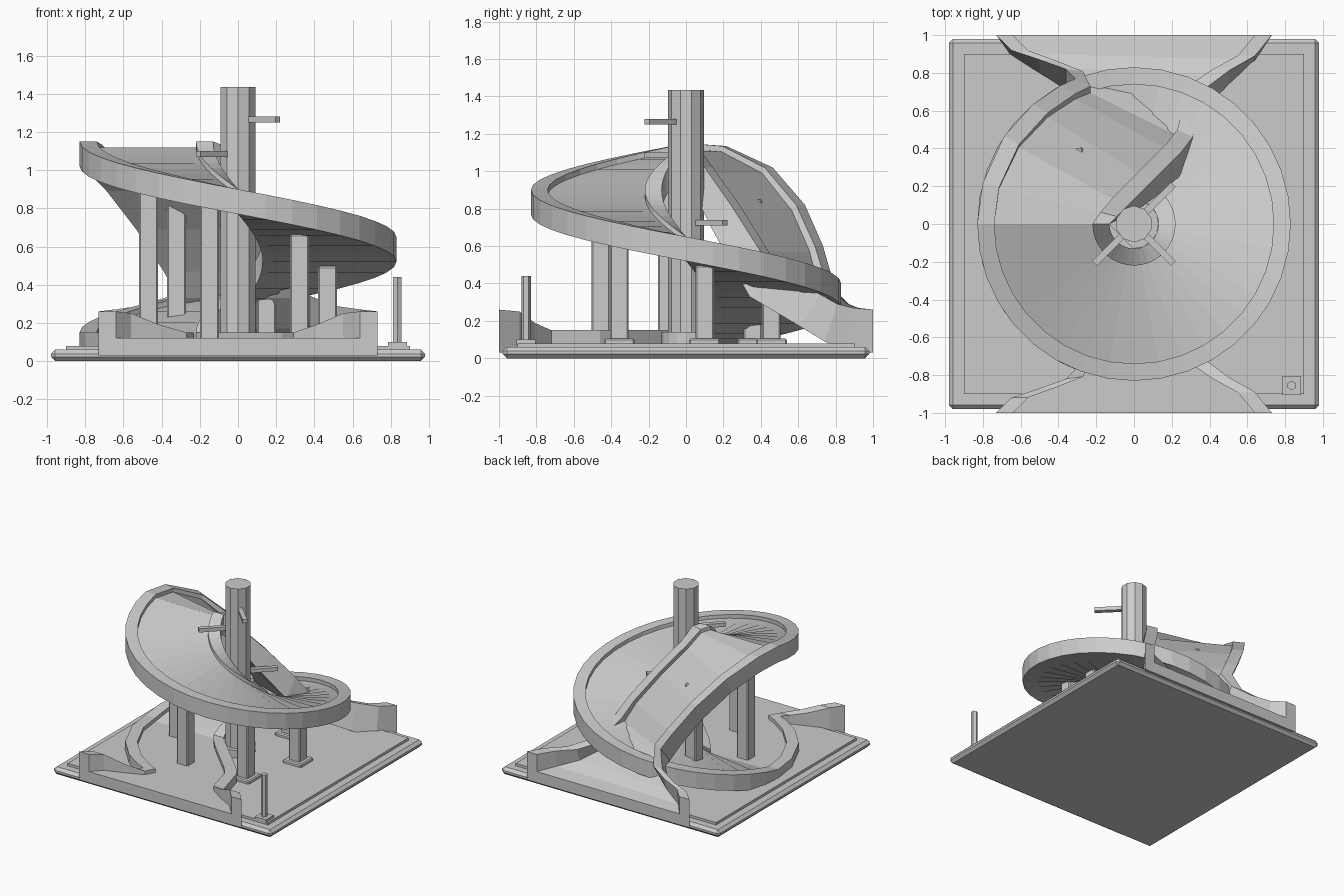
import bpy, bmesh
from math import sin, cos, radians, pi
from mathutils import Vector

cube = bpy.data.objects.get("Cube")
if cube:
    bpy.data.objects.remove(cube, do_unlink=True)

grey = bpy.data.materials.new("light grey")
grey.use_nodes = True
grey.diffuse_color = (0.6, 0.6, 0.6, 1)
grey.node_tree.nodes["Principled BSDF"].inputs["Base Color"].default_value = (0.6, 0.6, 0.6, 1)


def finish(name, bm):
    bmesh.ops.recalc_face_normals(bm, faces=bm.faces[:])
    mesh = bpy.data.meshes.new(name)
    bm.to_mesh(mesh)
    bm.free()
    mesh.materials.append(grey)
    obj = bpy.data.objects.new(name, mesh)
    bpy.context.collection.objects.link(obj)
    return obj


def box(name, x, y, z0, z1, w, d, bevel=0.0, turn=0.0):
    bm = bmesh.new()
    bmesh.ops.create_cube(bm, size=1)
    for v in bm.verts:
        v.co = Vector((v.co.x * w, v.co.y * d, v.co.z * (z1 - z0)))
    if bevel:
        bmesh.ops.bevel(bm, geom=bm.edges[:], offset=bevel, segments=1, affect='EDGES')
    obj = finish(name, bm)
    obj.location = (x, y, (z0 + z1) / 2)
    obj.rotation_euler.z = turn
    return obj


def prism(name, x, y, z0, z1, r, sides):
    bm = bmesh.new()
    bmesh.ops.create_cone(bm, cap_ends=True, segments=sides, radius1=r, radius2=r, depth=z1 - z0)
    obj = finish(name, bm)
    obj.location = (x, y, (z0 + z1) / 2)
    return obj


def channel(name, sections, wall=0.09):
    """Loft a walled trough; a section is outer, inner, rim z, floor z, bottom z, lean."""
    bm = bmesh.new()
    rings = []
    for outer, inner, rim, floor, bottom, lean in sections:
        o, i = Vector(outer), Vector(inner)
        step = (i - o).normalized() * wall
        part = (rim - floor) / (rim - bottom)
        low, mid = Vector((0, -lean)), Vector((0, -lean * part))
        points = [(o + low, bottom), (o, rim), (o + step, rim), (o + step + mid, floor),
                  (i - step + mid, floor), (i - step, rim), (i, rim), (i + low, bottom)]
        rings.append([bm.verts.new((p.x, p.y, z)) for p, z in points])
    for a, b in zip(rings, rings[1:]):
        for k in range(8):
            n = (k + 1) % 8
            bm.faces.new((a[k], a[n], b[n], b[k]))
    bm.faces.new(rings[0])
    bm.faces.new(rings[-1])
    return finish(name, bm)


def polar(r, degrees):
    return r * cos(radians(degrees)), r * sin(radians(degrees))


def rim_height(degrees):
    return 1.15 - (degrees - 180) / 360


# Base with a raised inner plate
box("base_slab", 0, 0, 0, 0.06, 1.96, 1.96, 0.022)
box("base_plate", 0, 0, 0.05, 0.08, 1.8, 1.8)

# One full turn of the spiral ramp
turn = []
for k in range(37):
    a = 180 + k * 10
    h = rim_height(a)
    turn.append((polar(0.83, a), polar(0.13, a), h, h - 0.03, h - 0.13, 0))
channel("spiral_ramp", turn)

# Plan of both flared ends: outer edge, inner edge
plan = [(polar(0.83, a), i) for a, i in (
    (180, (-0.13, 0)), (165, (-0.09, 0.04)), (146, (-0.03, 0.1)),
    (130, (0.11, 0.24)), (118, (0.25, 0.38)), (112, (0.31, 0.46)))]
plan += [((-0.36, 0.82), (0.38, 0.72)), ((-0.5, 0.87), (0.5, 0.81)),
         ((-0.65, 0.92), (0.64, 0.89)), ((-0.73, 1), (0.73, 1))]

# Steep chute from the top of the spiral to the back opening
rims = (1.15, 1.135, 1.02, 0.82, 0.6, 0.47, 0.34, 0.29, 0.27, 0.26)
floors = (0.03, 0.03, 0.03, 0.03, 0.03, 0.04, 0.07, 0.1, 0.13, 0.14)
leans = (0, 0.02, 0.06, 0.1, 0.12, 0.12, 0.11, 0.07, 0.03, 0)
back = []
for (o, i), h, f, lean in zip(plan, rims, floors, leans):
    back.append((o, i, h, h - f, h - f - 0.1 if f > 0.03 else h - 0.13, lean))
back[-1] = (*plan[-1], 0.26, 0.12, 0.03, 0)
channel("back_chute", back)

# Level run from the foot of the spiral to the front opening
front = []
for (o, i), h in zip(plan, (0.15,) * 7 + (0.19, 0.25, 0.26)):
    front.append(((o[0], -o[1]), (i[0], -i[1]), h, 0.12, 0.03, 0))
channel("front_run", front)

# Central post with its foot and three arms
prism("central_post", 0, 0, 0.06, 1.435, 0.097, 10)
prism("post_foot", 0, 0, 0.06, 0.14, 0.13, 16)
for a, z in ((315, 1.265), (225, 1.085), (45, 0.725)):
    x, y = polar(0.18, a)
    box("post_arm", x, y, z - 0.015, z + 0.015, 0.23, 0.035, 0, radians(a))

# Pillars under the spiral, with feet
for a in (192, 252, 312, 372, 432, 492):
    x, y = polar(0.48, a)
    top = 0.85 if a == 492 else rim_height(a) - 0.12
    box("pillar", x, y, 0.07, top, 0.1, 0.1, 0.008)
    box("pillar_foot", x, y, 0.07, 0.105, 0.165, 0.165, 0.008)

# Corner bollard
box("bollard_foot", 0.835, -0.855, 0.07, 0.1, 0.1, 0.1)
prism("bollard", 0.835, -0.855, 0.09, 0.44, 0.025, 6)
